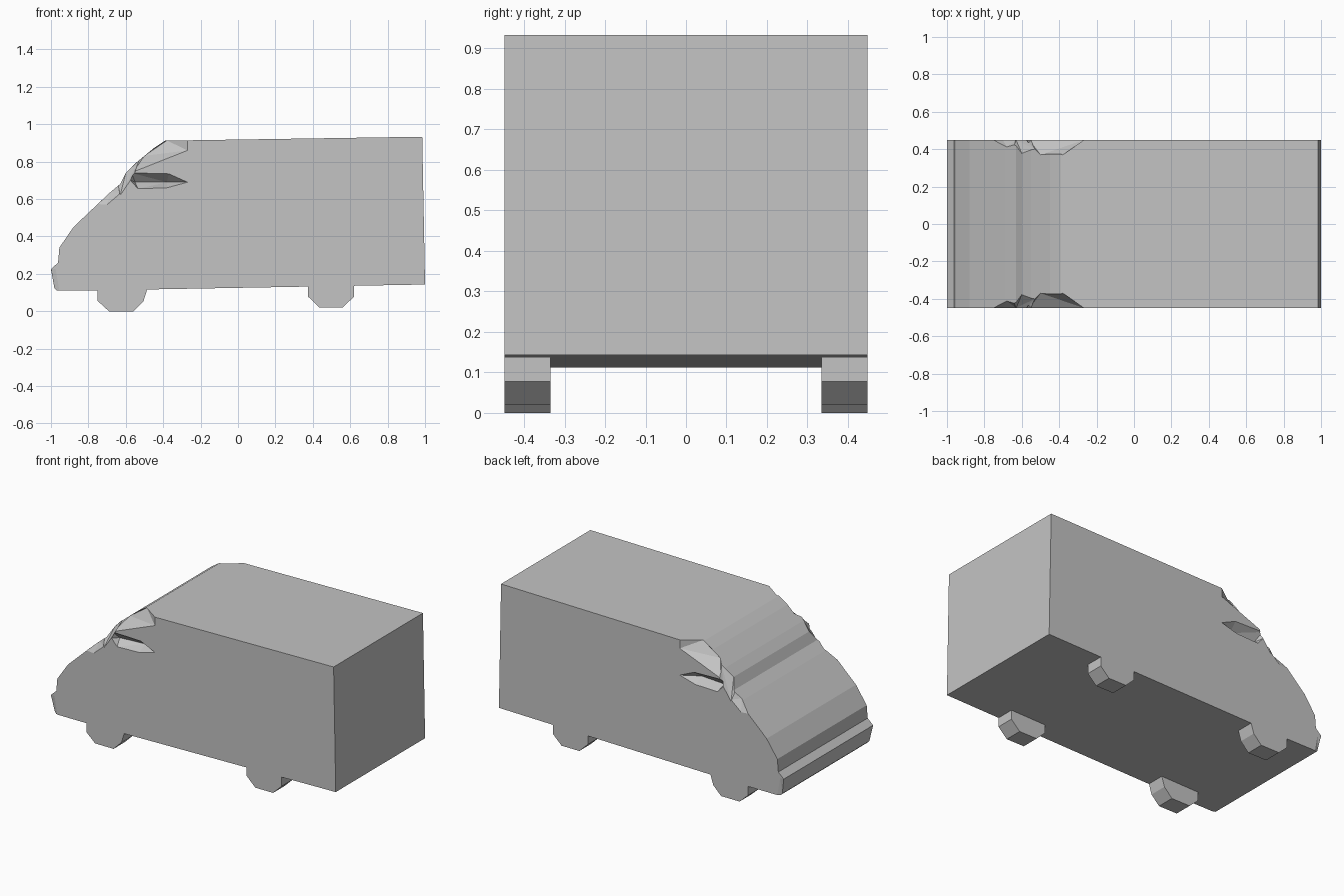
import bpy
import bmesh
from mathutils import Vector

cube = bpy.data.objects.get("Cube")
if cube:
    bpy.data.objects.remove(cube, do_unlink=True)

HALF = 0.448    # half width of the van
INNER = 0.335   # inner side of the wheels

grey = bpy.data.materials.new("plain grey")
grey.use_nodes = True
grey.diffuse_color = (0.55, 0.55, 0.55, 1)
grey.node_tree.nodes["Principled BSDF"].inputs["Base Color"].default_value = (0.55, 0.55, 0.55, 1)


def to_object(name, bm):
    bmesh.ops.recalc_face_normals(bm, faces=bm.faces[:])
    mesh = bpy.data.meshes.new(name)
    bm.to_mesh(mesh)
    bm.free()
    mesh.materials.append(grey)
    obj = bpy.data.objects.new(name, mesh)
    bpy.context.collection.objects.link(obj)
    return obj


def extrude_profile(name, outline, y0, y1):
    """Solid with an (x, z) outline running from y0 to y1."""
    bm = bmesh.new()
    face = bm.faces.new([bm.verts.new((x, y0, z)) for x, z in outline])
    result = bmesh.ops.extrude_face_region(bm, geom=[face], use_keep_orig=True)
    moved = [v for v in result["geom"] if isinstance(v, bmesh.types.BMVert)]
    bmesh.ops.translate(bm, verts=moved, vec=(0, y1 - y0, 0))
    return to_object(name, bm)


def hull_cutter(points, outward, side):
    """Convex cutter through the points, swept out of the body."""
    bm = bmesh.new()
    for x, y, z in points:
        for step in (0, 1):
            p = Vector((x, y, z)) + step * Vector(outward)
            bm.verts.new((p.x, p.y * side, p.z))
    bmesh.ops.convex_hull(bm, input=bm.verts[:])
    loose = [v for v in bm.verts if not v.link_faces]
    bmesh.ops.delete(bm, geom=loose, context="VERTS")
    obj = to_object("cutter", bm)
    obj.hide_render = True
    return obj


def carve(target, cutter):
    mod = target.modifiers.new("carve", "BOOLEAN")
    mod.operation = "DIFFERENCE"
    mod.solver = "EXACT"
    mod.object = cutter
    bpy.context.view_layer.objects.active = target
    bpy.ops.object.modifier_apply(modifier=mod.name)
    bpy.data.objects.remove(cutter, do_unlink=True)


# Van body: bumper, bonnet, windscreen, roof, tail
body = extrude_profile("body", [
    (-0.97, 0.112), (-0.982, 0.125), (-1.0, 0.225), (-0.962, 0.26), (-0.955, 0.34),
    (-0.88, 0.45), (-0.69, 0.63), (-0.63, 0.68), (-0.6, 0.74),
    (-0.55, 0.79), (-0.45, 0.872), (-0.39, 0.912), (0.985, 0.933),
    (1.0, 0.143), (-0.74, 0.112)], -HALF, HALF)

# Carved dents on both sides: roof corner, mirror groove, pillar, bumper corner
dents = [
    ([(-0.27, HALF, 0.915), (-0.38, 0.37, 0.913), (-0.5, 0.37, 0.831),
      (-0.54, 0.41, 0.798), (-0.27, HALF, 0.86), (-0.36, HALF, 0.835),
      (-0.5, HALF, 0.77), (-0.56, HALF, 0.745)], (-0.1, 0.3, 0.3)),
    ([(-0.27, HALF, 0.69), (-0.37, HALF, 0.735), (-0.57, HALF, 0.74),
      (-0.575, HALF, 0.7), (-0.535, HALF, 0.655), (-0.38, HALF, 0.66),
      (-0.55, 0.4, 0.69), (-0.38, 0.385, 0.69)], (0, 0.3, 0)),
    ([(-0.75, HALF, 0.573), (-0.68, 0.412, 0.639), (-0.635, 0.425, 0.676),
      (-0.7, HALF, 0.57), (-0.63, HALF, 0.63)], (-0.2, 0.3, 0.2)),
    ([(-0.64, 0.425, 0.671), (-0.6, 0.378, 0.74), (-0.565, 0.41, 0.775),
      (-0.53, 0.4, 0.806), (-0.63, HALF, 0.62), (-0.575, HALF, 0.7),
      (-0.55, HALF, 0.745)], (-0.2, 0.3, 0.2)),
    ([(-0.975, HALF, 0.225), (-0.955, HALF, 0.111), (-0.982, 0.435, 0.111),
      (-0.999, HALF, 0.225)], (-0.3, 0.3, 0)),
]
for points, outward in dents:
    for side in (-1, 1):
        carve(body, hull_cutter(points, outward, side))

# Wheels: low-poly stubs below the floor
wheels = {
    "front": [(-0.75, 0.114), (-0.75, 0.055), (-0.69, 0), (-0.56, 0),
              (-0.505, 0.055), (-0.485, 0.119)],
    "rear": [(0.375, 0.134), (0.375, 0.078), (0.435, 0.02), (0.56, 0.02),
             (0.62, 0.078), (0.62, 0.138)],
}
for end, outline in wheels.items():
    for label, side in (("right", -1), ("left", 1)):
        extrude_profile(f"{end}_wheel_{label}", outline, side * INNER, side * HALF)
